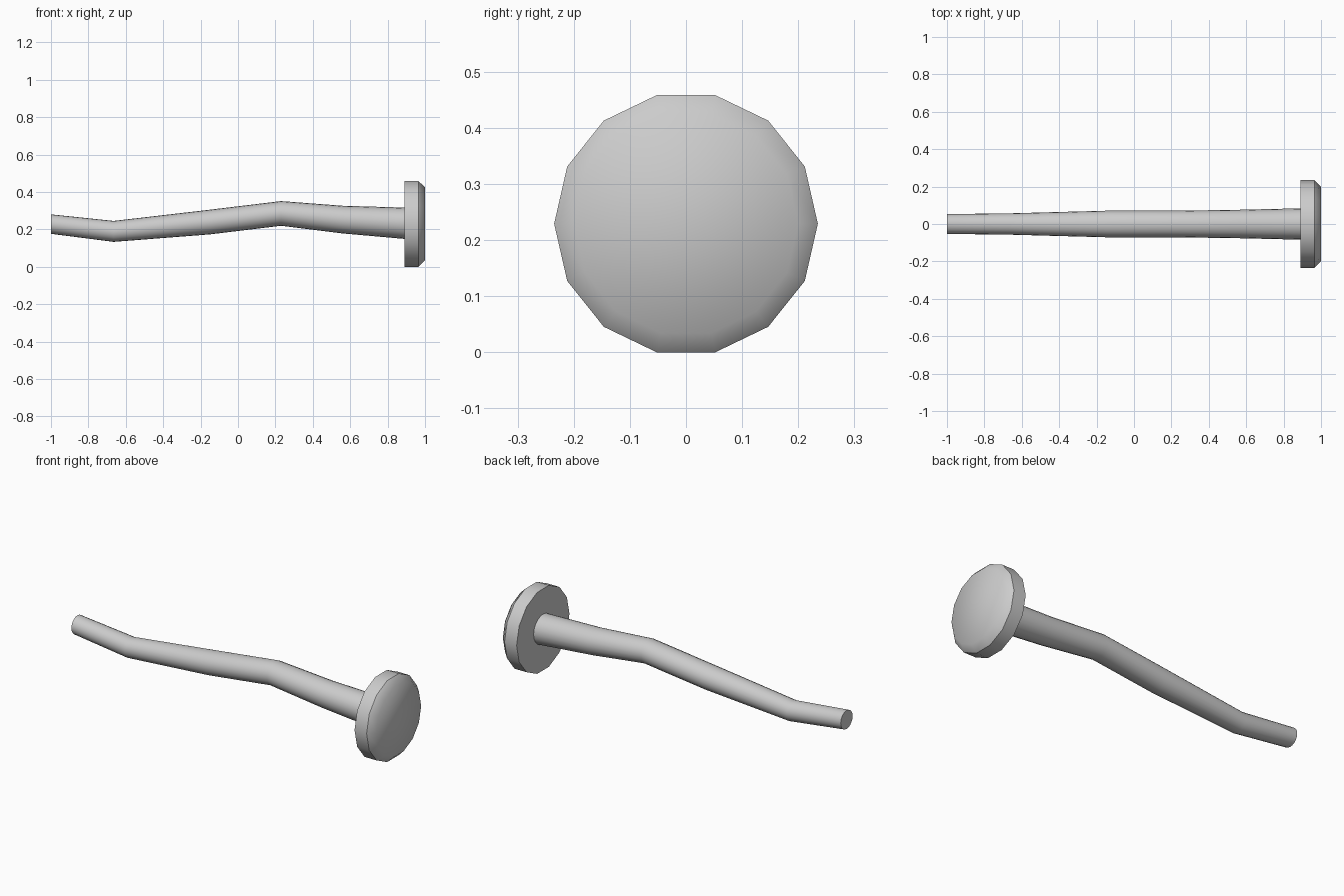
import bpy, bmesh, math

if "Cube" in bpy.data.objects:
    bpy.data.objects.remove(bpy.data.objects["Cube"])

grey = bpy.data.materials.new("plain_grey")
grey.diffuse_color = (0.6, 0.6, 0.6, 1)
grey.use_nodes = True
grey.node_tree.nodes["Principled BSDF"].inputs["Base Color"].default_value = grey.diffuse_color


def loft(name, stations, sides, sharp_rings):
    """Skin rings along x; each station is (x, centre z, y radius, z radius)."""
    bm = bmesh.new()
    rings = []
    for x, zc, ry, rz in stations:
        rings.append([bm.verts.new((x, ry * math.cos(2 * math.pi * i / sides),
                                    zc + rz * math.sin(2 * math.pi * i / sides)))
                      for i in range(sides)])
    for a, b in zip(rings, rings[1:]):
        for i in range(sides):
            j = (i + 1) % sides
            bm.faces.new((a[i], a[j], b[j], b[i]))
    bm.faces.new(rings[0])
    bm.faces.new(rings[-1])
    bmesh.ops.recalc_face_normals(bm, faces=bm.faces)
    for f in bm.faces:
        f.smooth = True
    for r in sharp_rings:
        for i in range(sides):
            bm.edges.get((rings[r][i], rings[r][(i + 1) % sides])).smooth = False
    mesh = bpy.data.meshes.new(name)
    bm.to_mesh(mesh)
    bm.free()
    mesh.materials.append(grey)
    obj = bpy.data.objects.new(name, mesh)
    bpy.context.collection.objects.link(obj)
    return obj


# Bent shaft, thickening toward the head
loft("shaft", [(-1.0, 0.228, 0.053, 0.052), (-0.665, 0.189, 0.057, 0.056),
               (-0.15, 0.239, 0.071, 0.066), (0.23, 0.285, 0.071, 0.066),
               (0.56, 0.252, 0.076, 0.074), (0.9, 0.232, 0.084, 0.084)],
     20, (0, 5))

# Round head with a softened front rim
loft("head", [(0.89, 0.229, 0.235, 0.235), (0.965, 0.229, 0.235, 0.235),
              (1.0, 0.229, 0.2, 0.2)], 14, (0, 1))
